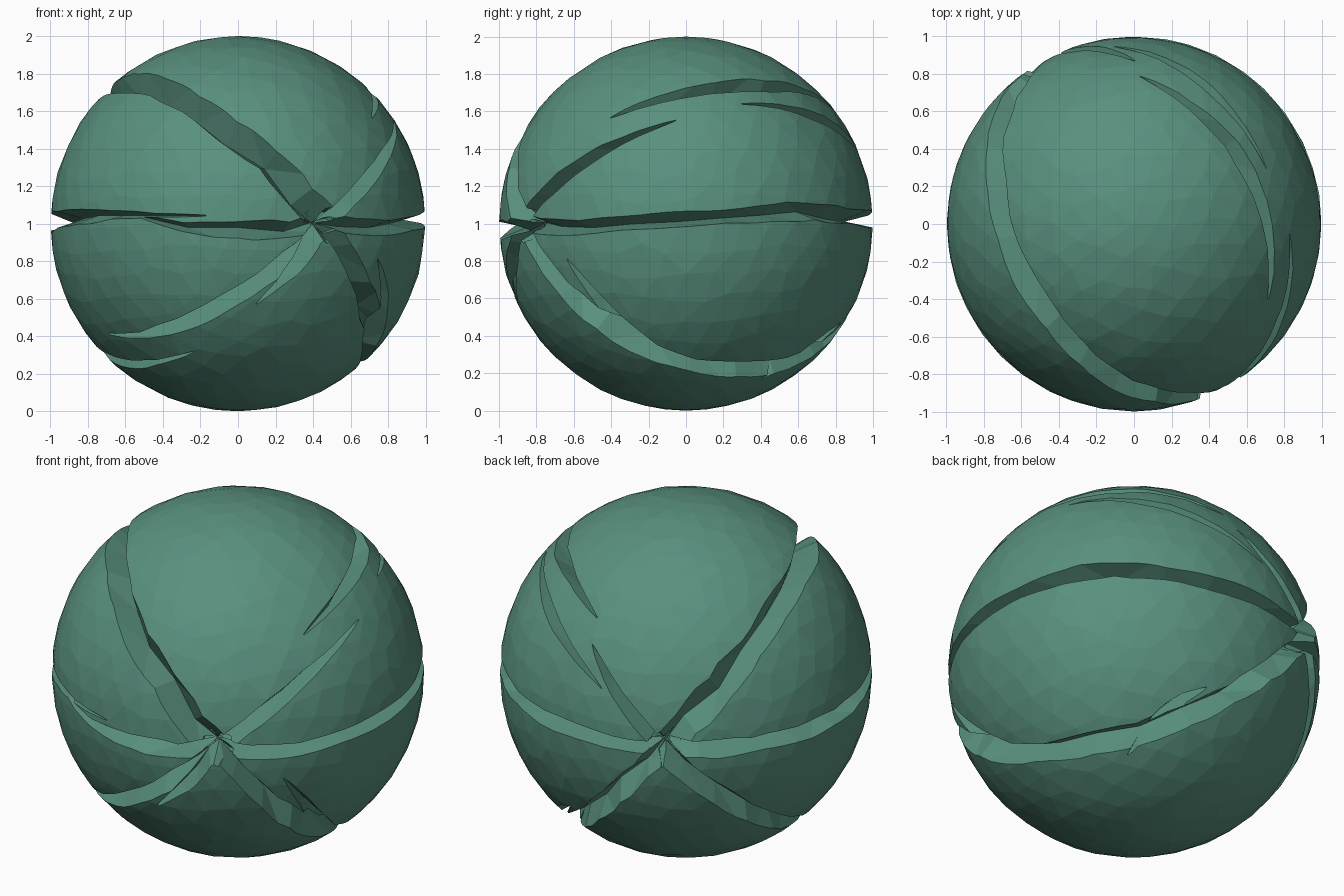
import bpy, bmesh, math, random
from mathutils import Vector

if "Cube" in bpy.data.objects:
    bpy.data.objects.remove(bpy.data.objects["Cube"])

random.seed(4)
CENTRE = Vector((0, 0, 1))
POLE = Vector((0.47, -0.883, 0)).normalized()    # where all cracks meet
SIDE = Vector((0.883, 0.47, 0)).normalized()
UP = Vector((0, 0, 1))
TOP = 1.1                                        # cutter reaches past the surface


def direction(t, a):
    """t = degrees from the front pole to the rear one, a = meridian angle."""
    t, a = math.radians(t), math.radians(a)
    return POLE * math.cos(t) + (SIDE * math.cos(a) + UP * math.sin(a)) * math.sin(t)


def crack_path(t0, t1, a0, am, a1, width):
    """Points along a bowed meridian; ends short of a pole taper to a tip."""
    n = max(4, round((t1 - t0) / 16))
    for i in range(n + 1):
        u = i / n
        t = t0 + (t1 - t0) * u
        a = a0 * (1 - u) * (1 - 2 * u) + 4 * am * u * (1 - u) + a1 * u * (2 * u - 1)
        f = 1.0
        if t0 > 0:
            f = min(f, u * 2.5)
        if t1 < 180:
            f = min(f, (1 - u) * 2.5)
        f = max(f, 0.06)
        yield direction(t, a), width * f * random.uniform(0.85, 1.15), 0.15 * f ** 0.7


def groove_cutter(name, spec):
    """V-section wedge following a crack path."""
    pts = list(crack_path(*spec))
    bm = bmesh.new()
    rings = []
    for i, (d, w, depth) in enumerate(pts):
        tangent = pts[min(i + 1, len(pts) - 1)][0] - pts[max(i - 1, 0)][0]
        lat = tangent.cross(d).normalized()
        half = w * (TOP - 1 + depth) / depth
        k = random.uniform(0.85, 1.15)
        corners = (d * TOP + lat * half * k, d * TOP - lat * half * (2 - k),
                   d * (1 - depth) + lat * random.uniform(-0.4, 0.4) * w)
        rings.append([bm.verts.new(c + CENTRE) for c in corners])
    for r, s in zip(rings, rings[1:]):
        for j in range(3):
            k = (j + 1) % 3
            bm.faces.new((r[j], r[k], s[k], s[j]))
    bm.faces.new(rings[0])
    bm.faces.new(rings[-1])
    bmesh.ops.triangulate(bm, faces=bm.faces[:])
    bmesh.ops.recalc_face_normals(bm, faces=bm.faces[:])
    me = bpy.data.meshes.new(name)
    bm.to_mesh(me)
    bm.free()
    ob = bpy.data.objects.new(name, me)
    ob.hide_render = True
    bpy.context.collection.objects.link(ob)
    return ob


# Cracks: start, end, meridian angle at start / middle / end, half width
cracks = {
    "equator_right": (-5, 185, -6, 3, 0, .042),
    "equator_left_front": (-5, 62, 192, 185, 177, .04),
    "equator_left_back": (38, 185, 176, 179, 181, .045),
    "upper_left": (-5, 185, 133, 131, 133, .075),
    "upper_right_front": (-5, 64, 38, 38, 38, .038),
    "upper_right_mid": (46, 133, 52, 48, 57, .05),
    "upper_right_back": (86, 153, 40, 39, 40, .033),
    "upper_right_end": (140, 185, 50, 46, 42, .04),
    "lower_right": (-5, 185, -48, -52, -46, .058),
    "lower_right_spur": (24, 75, -28, -47, -51, .05),
    "lower_right_tail": (100, 130, -58, -48, -44, .04),
    "lower_left_front": (-5, 88, 222, 222, 216, .053),
    "lower_left_spur": (-5, 33, 235, 234, 232, .04),
    "lower_left_back": (60, 185, 232, 226, 226, .058),
}

# Faceted ball, vertices nudged along the surface for uneven facets
bm = bmesh.new()
bmesh.ops.create_icosphere(bm, subdivisions=4, radius=1)
for v in bm.verts:
    if max(map(abs, v.co)) < 0.99:
        v.co += Vector([random.uniform(-0.03, 0.03) for _ in range(3)])
    v.co.normalize()
    v.co += CENTRE
me = bpy.data.meshes.new("cracked_ball")
bm.to_mesh(me)
bm.free()
ball = bpy.data.objects.new("cracked_ball", me)
bpy.context.collection.objects.link(ball)

# Carve every crack, then bake the result
cutters = [groove_cutter(n + "_crack_cutter", p) for n, p in cracks.items()]
for c in cutters:
    m = ball.modifiers.new(c.name, 'BOOLEAN')
    m.operation, m.solver, m.object = 'DIFFERENCE', 'EXACT', c
dg = bpy.context.evaluated_depsgraph_get()
carved = bpy.data.meshes.new_from_object(ball.evaluated_get(dg))
ball.modifiers.clear()
ball.data = carved
for c in cutters:
    bpy.data.objects.remove(c)

# Dull green stone
mat = bpy.data.materials.new("green_stone")
mat.diffuse_color = (0.10, 0.28, 0.21, 1)
mat.use_nodes = True
mat.node_tree.nodes["Principled BSDF"].inputs["Base Color"].default_value = mat.diffuse_color
ball.data.materials.clear()
ball.data.materials.append(mat)
for p in ball.data.polygons:
    p.material_index = 0
    p.use_smooth = False
